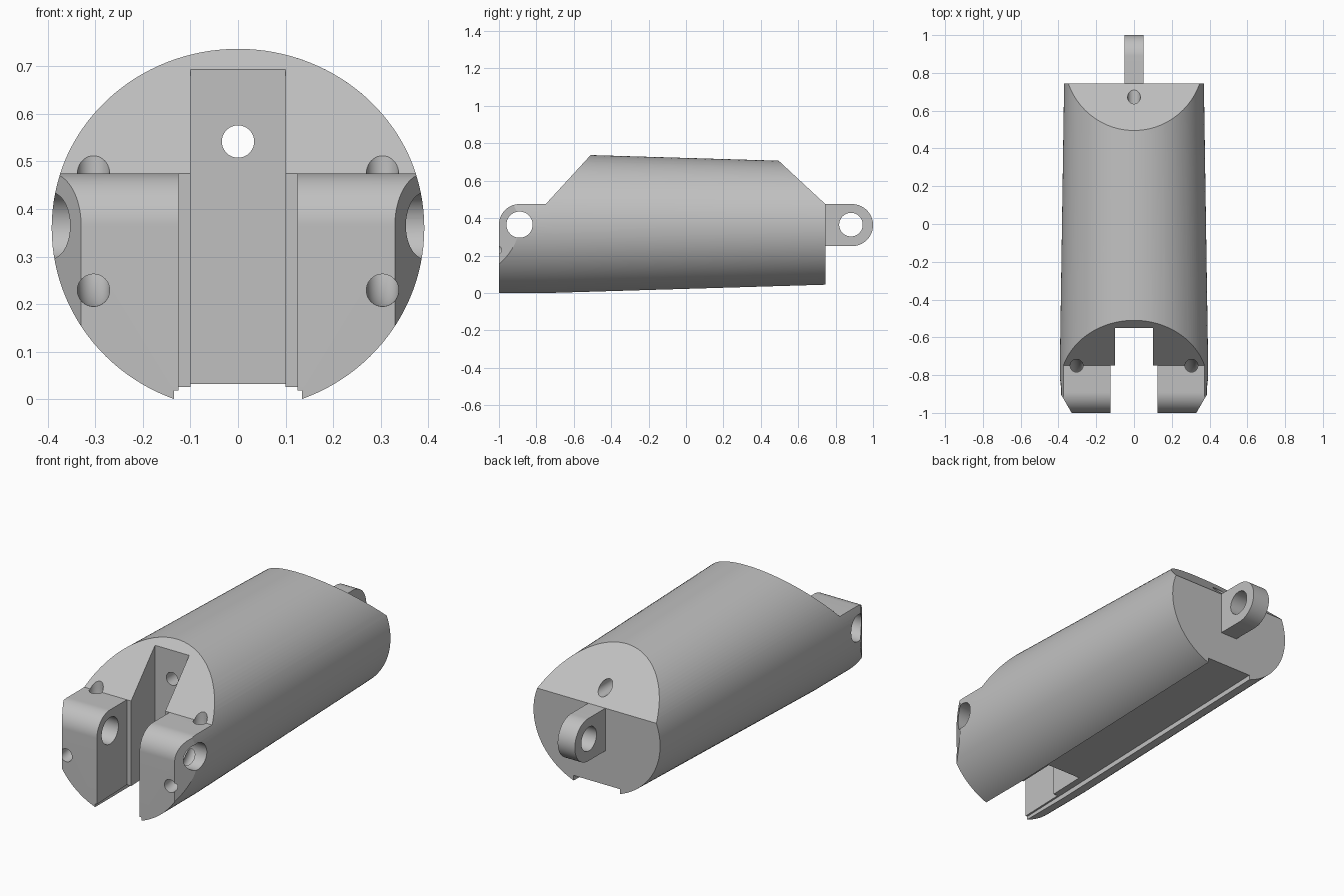
import bpy, bmesh
from math import sin, cos, pi, radians
from mathutils import Vector

if "Cube" in bpy.data.objects:
    bpy.data.objects.remove(bpy.data.objects["Cube"])

GREY = (0.53, 0.53, 0.53, 1)
material = bpy.data.materials.new("plain grey")
material.use_nodes = True
material.diffuse_color = GREY
material.node_tree.nodes["Principled BSDF"].inputs["Base Color"].default_value = GREY

PIN_Z = 0.365


def loft(name, rings):
    """Closed solid skinned through rings of equal length."""
    bm = bmesh.new()
    loops = [[bm.verts.new(p) for p in ring] for ring in rings]
    n = len(loops[0])
    for a, b in zip(loops, loops[1:]):
        for i in range(n):
            j = (i + 1) % n
            bm.faces.new((a[i], a[j], b[j], b[i]))
    bm.faces.new(loops[0])
    bm.faces.new(loops[-1])
    bmesh.ops.recalc_face_normals(bm, faces=bm.faces)
    mesh = bpy.data.meshes.new(name)
    bm.to_mesh(mesh)
    bm.free()
    mesh.materials.append(material)
    obj = bpy.data.objects.new(name, mesh)
    bpy.context.collection.objects.link(obj)
    return obj


def arc(cy, cz, r, start, end, steps=24):
    return [(cy + r * cos(radians(start + (end - start) * i / steps)),
             cz + r * sin(radians(start + (end - start) * i / steps))) for i in range(steps + 1)]


def side_prism(name, profile, x0, x1):
    """Extrude a (y, z) profile across x."""
    return loft(name, [[(x, y, z) for y, z in profile] for x in (x0, x1)])


def block(name, half, y0, y1):
    return side_prism(name, [(y0, -0.5), (y1, -0.5), (y1, 1.2), (y0, 1.2)], -half, half)


def cross_hole(name, y, r):
    return side_prism(name, arc(y, PIN_Z, r, 0, 360, 64)[:-1], -0.6, 0.6)


def tube(name, path, r, count=40):
    """Round solid swept along (point, tangent) pairs lying in a plane of constant x."""
    side = Vector((1, 0, 0))
    rings = []
    for point, tangent in path:
        up = side.cross(Vector(tangent))
        rings.append([Vector(point) + side * (r * cos(2 * pi * i / count))
                      + up * (r * sin(2 * pi * i / count)) for i in range(count)])
    return loft(name, rings)


def boolean(obj, cutter, operation="DIFFERENCE"):
    cutter.hide_render = True
    mod = obj.modifiers.new("cut", "BOOLEAN")
    mod.operation = operation
    mod.solver = "EXACT"
    mod.object = cutter
    bpy.ops.object.select_all(action="DESELECT")
    bpy.context.view_layer.objects.active = obj
    obj.select_set(True)
    bpy.ops.object.modifier_apply(modifier=mod.name)
    bpy.data.objects.remove(cutter)


def smooth(obj):
    bpy.ops.object.select_all(action="DESELECT")
    bpy.context.view_layer.objects.active = obj
    obj.select_set(True)
    bpy.ops.object.shade_smooth_by_angle(angle=radians(25))


# Tapered oval body
def oval(y, a, b, count=128):
    return [(a * cos(2 * pi * i / count), y, 0.36 + b * sin(2 * pi * i / count))
            for i in range(count)]


body = loft("body", [oval(-1.05, 0.392, 0.383), oval(-0.71, 0.392, 0.383),
                     oval(0.745, 0.37, 0.3395)])

# Side outline: rounded lugs, sloped shoulders
outline = ([(-1, -0.2)] + arc(-0.89, PIN_Z, 0.11, 180, 90)
           + [(-0.75, 0.475), (-0.42, 0.835), (0.357, 0.835), (0.745, 0.475),
              (0.8, 0.42), (0.8, -0.2)])
boolean(body, side_prism("outline", outline, -0.6, 0.6), "INTERSECT")

# Front slot between the lugs, narrower further in
boolean(body, block("wide_slot", 0.125, -1.2, -0.75))
boolean(body, block("narrow_slot", 0.10, -1.2, -0.55))

# Shallow groove along the underside
boolean(body, side_prism("groove", [(-1.1, -0.2), (-1.1, 0.015), (0.9, 0.075), (0.9, -0.2)],
                         -0.135, 0.135))

# Hinge pin hole through both lugs
boolean(body, cross_hole("pin_hole", -0.89, 0.07))

# Straight cord bore along the body
boolean(body, tube("cord_bore", [((0, y, 0.542), (0, 1, 0)) for y in (-0.7, 0.9)], 0.034))

for s in (-1, 1):
    # Bevelled outer front corner
    corner = [(0.272, -1.1), (0.508, -0.693), (0.6, -1.1)]
    boolean(body, loft("corner", [[(s * x, y, z) for x, y in corner] for z in (-0.5, 1.2)]))
    # Curved cord tunnel from lug front to lug top
    x = s * 0.304
    path = [((x, -1.1, 0.229), (0, 1, 0))]
    for i in range(17):
        t = pi / 2 * i / 16
        path.append(((x, -1 + 0.25 * sin(t), 0.475 - 0.246 * cos(t)), (0, cos(t), sin(t))))
    path.append(((x, -0.75, 0.6), (0, 0, 1)))
    boolean(body, tube("tunnel", path, 0.034))
smooth(body)

# Rear hinge tab
tab_outline = [(0.72, 0.25)] + arc(0.8875, 0.3625, 0.1125, -90, 90, 40) + [(0.72, 0.475)]
tab = side_prism("rear_tab", tab_outline, -0.05, 0.05)
boolean(tab, cross_hole("tab_hole", 0.882, 0.063))
smooth(tab)
